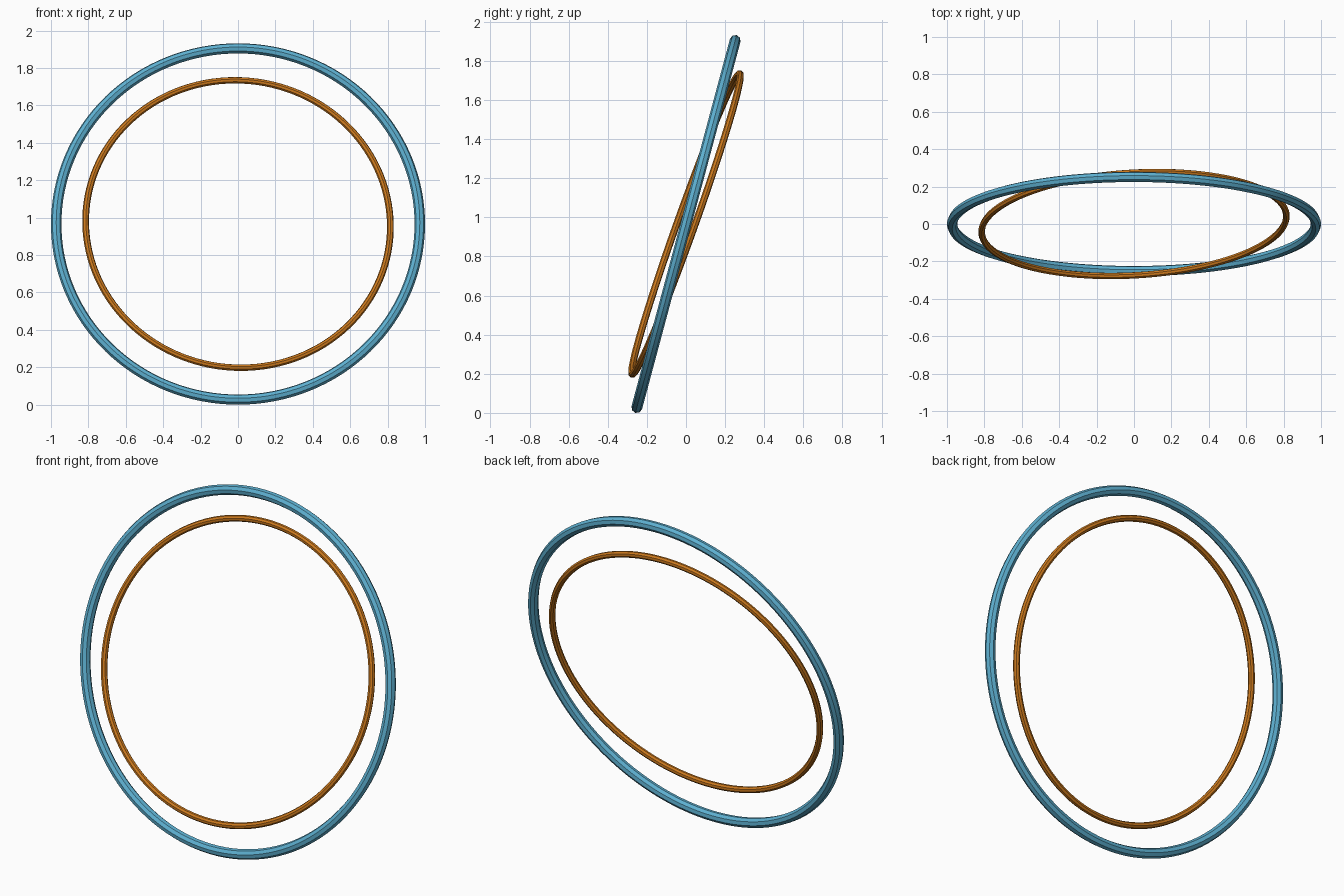
import bpy
import math
from mathutils import Vector

cube = bpy.data.objects.get("Cube")
if cube:
    bpy.data.objects.remove(cube, do_unlink=True)


def make_material(name, color):
    mat = bpy.data.materials.new(name)
    mat.use_nodes = True
    mat.diffuse_color = (*color, 1)
    bsdf = mat.node_tree.nodes["Principled BSDF"]
    bsdf.inputs["Base Color"].default_value = (*color, 1)
    bsdf.inputs["Roughness"].default_value = 0.5
    return mat


def make_ring(name, radius, tube, axis, mat):
    """Faceted ring whose hole points along the given axis."""
    bpy.ops.mesh.primitive_torus_add(
        major_radius=radius, minor_radius=tube,
        major_segments=128, minor_segments=8,
        location=(0, 0, 0.966),
        rotation=Vector(axis).to_track_quat("Z", "Y").to_euler())
    ring = bpy.context.object
    ring.name = name
    ring.data.materials.append(mat)
    # Smooth around the ring, crisp along the tube's eight sides
    bpy.ops.object.shade_smooth_by_angle(angle=math.radians(30))
    return ring


blue = make_material("sky blue", (0.11, 0.43, 0.63))
orange = make_material("burnt orange", (0.60, 0.19, 0.012))

# Large ring, leaning back
lean = math.radians(15)
make_ring("outer_ring", 0.972, 0.028, (0, -math.cos(lean), math.sin(lean)), blue)

# Thin ring inside, leaning further and slightly turned
make_ring("inner_ring", 0.816, 0.018, (0.055, -0.94, 0.336), orange)
